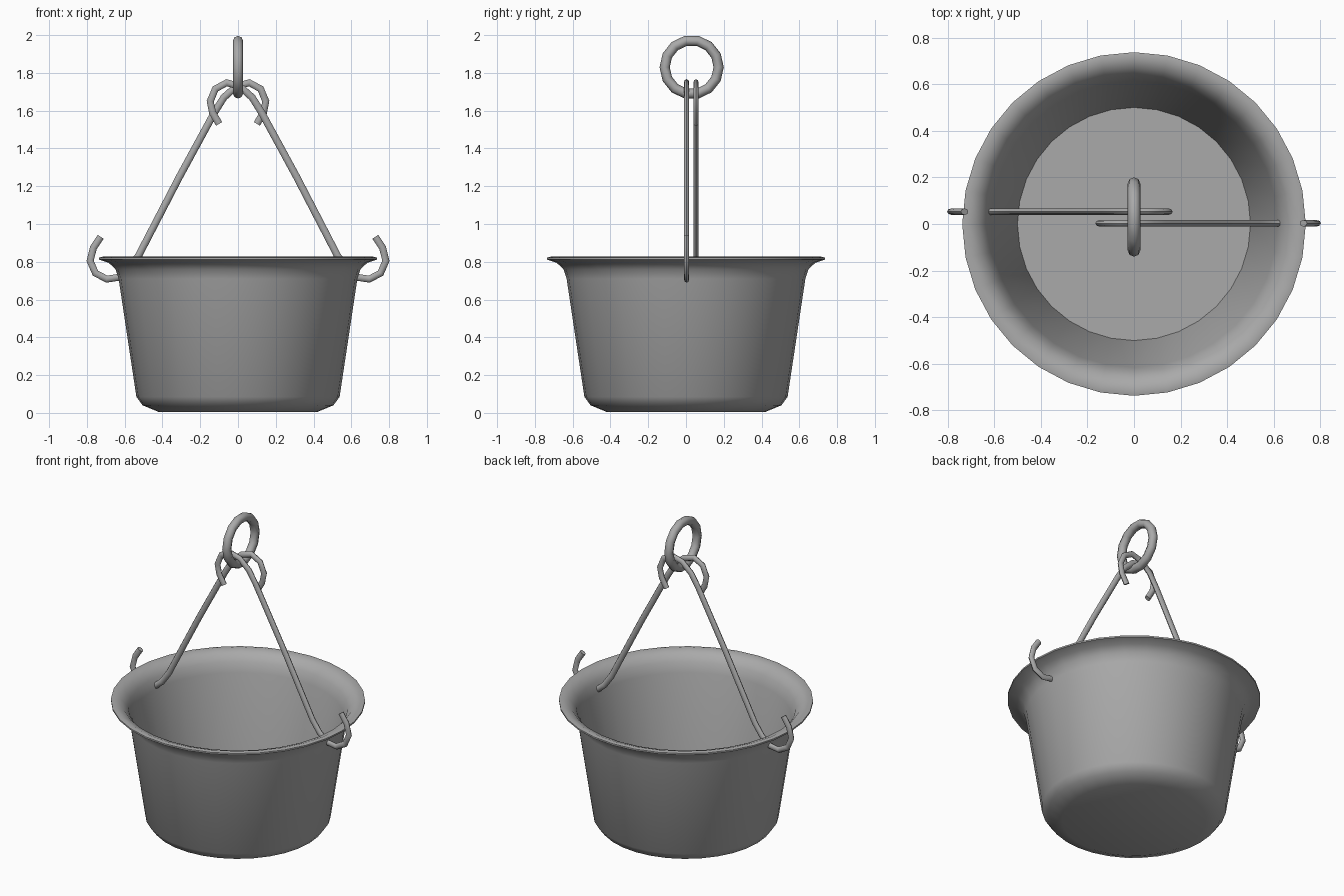
import bpy, bmesh, math
from mathutils import Vector

if "Cube" in bpy.data.objects:
    bpy.data.objects.remove(bpy.data.objects["Cube"])

metal = bpy.data.materials.new("grey metal")
metal.diffuse_color = (0.4, 0.4, 0.4, 1)
metal.use_nodes = True
metal.node_tree.nodes["Principled BSDF"].inputs["Base Color"].default_value = metal.diffuse_color


def finish(name, bm, angle):
    bmesh.ops.remove_doubles(bm, verts=bm.verts, dist=1e-5)
    bmesh.ops.recalc_face_normals(bm, faces=bm.faces)
    mesh = bpy.data.meshes.new(name)
    bm.to_mesh(mesh)
    bm.free()
    mesh.materials.append(metal)
    ob = bpy.data.objects.new(name, mesh)
    bpy.context.collection.objects.link(ob)
    bpy.ops.object.select_all(action='DESELECT')
    ob.select_set(True)
    bpy.context.view_layer.objects.active = ob
    bpy.ops.object.shade_smooth_by_angle(angle=math.radians(angle))
    return ob


def lathe(name, profile, steps):
    bm = bmesh.new()
    vs = [bm.verts.new((r, 0, z)) for r, z in profile]
    es = [bm.edges.new(p) for p in zip(vs, vs[1:])]
    bmesh.ops.spin(bm, geom=vs + es, cent=(0, 0, 0), axis=(0, 0, 1),
                   angle=2 * math.pi, steps=steps, use_merge=True)
    return finish(name, bm, 40)


def sweep(name, path, wide, thin, side, sides=8, closed=False):
    """Elliptical tube along a planar path; side is the plane's normal."""
    bm = bmesh.new()
    pts, n, rings = [Vector(p) for p in path], len(path), []
    for i, p in enumerate(pts):
        a = pts[(i - 1) % n] if closed or i else p
        b = pts[(i + 1) % n] if closed or i < n - 1 else p
        out = (b - a).normalized().cross(side)
        rings.append([bm.verts.new(p + out * wide * math.cos(t) + side * thin * math.sin(t))
                      for t in (2 * math.pi * k / sides for k in range(sides))])
    for i in range(n if closed else n - 1):
        r, s = rings[i], rings[(i + 1) % n]
        for k in range(sides):
            j = (k + 1) % sides
            bm.faces.new((r[k], r[j], s[j], s[k]))
    if not closed:
        bm.faces.new(rings[0])
        bm.faces.new(rings[-1])
    return finish(name, bm, 50)


# Pot: outer wall, flared rim, inner wall and flat inner floor
lathe("pot", [(0, 0.005), (0.42, 0.005), (0.505, 0.04), (0.538, 0.085), (0.632, 0.71),
              (0.648, 0.76), (0.685, 0.795), (0.737, 0.812), (0.737, 0.822), (0.715, 0.827),
              (0.67, 0.81), (0.637, 0.77), (0.615, 0.71), (0.5, 0.06), (0, 0.06)], 32)

# Handle rods: hook outside the rim, straight bar, hook over the ring
ROD = [(-0.727, 0.932), (-0.765, 0.875), (-0.783, 0.805), (-0.755, 0.74), (-0.695, 0.708),
       (-0.63, 0.718), (-0.575, 0.765), (-0.525, 0.835), (-0.31, 1.25), (-0.125, 1.59),
       (-0.075, 1.67), (-0.01, 1.728), (0.06, 1.748), (0.12, 1.715), (0.147, 1.65),
       (0.135, 1.59), (0.1, 1.53)]
for name, sx, y in (("left_rod", 1, 0.053), ("right_rod", -1, 0.003)):
    sweep(name, [(sx * x, y, z) for x, z in ROD], 0.019, 0.014, Vector((0, 1, 0)))

# Hanging ring
ring = [(0, 0.03 + 0.143 * math.cos(t), 1.83 + 0.143 * math.sin(t))
        for t in (2 * math.pi * k / 14 for k in range(14))]
sweep("hanging_ring", ring, 0.027, 0.027, Vector((1, 0, 0)), closed=True)
